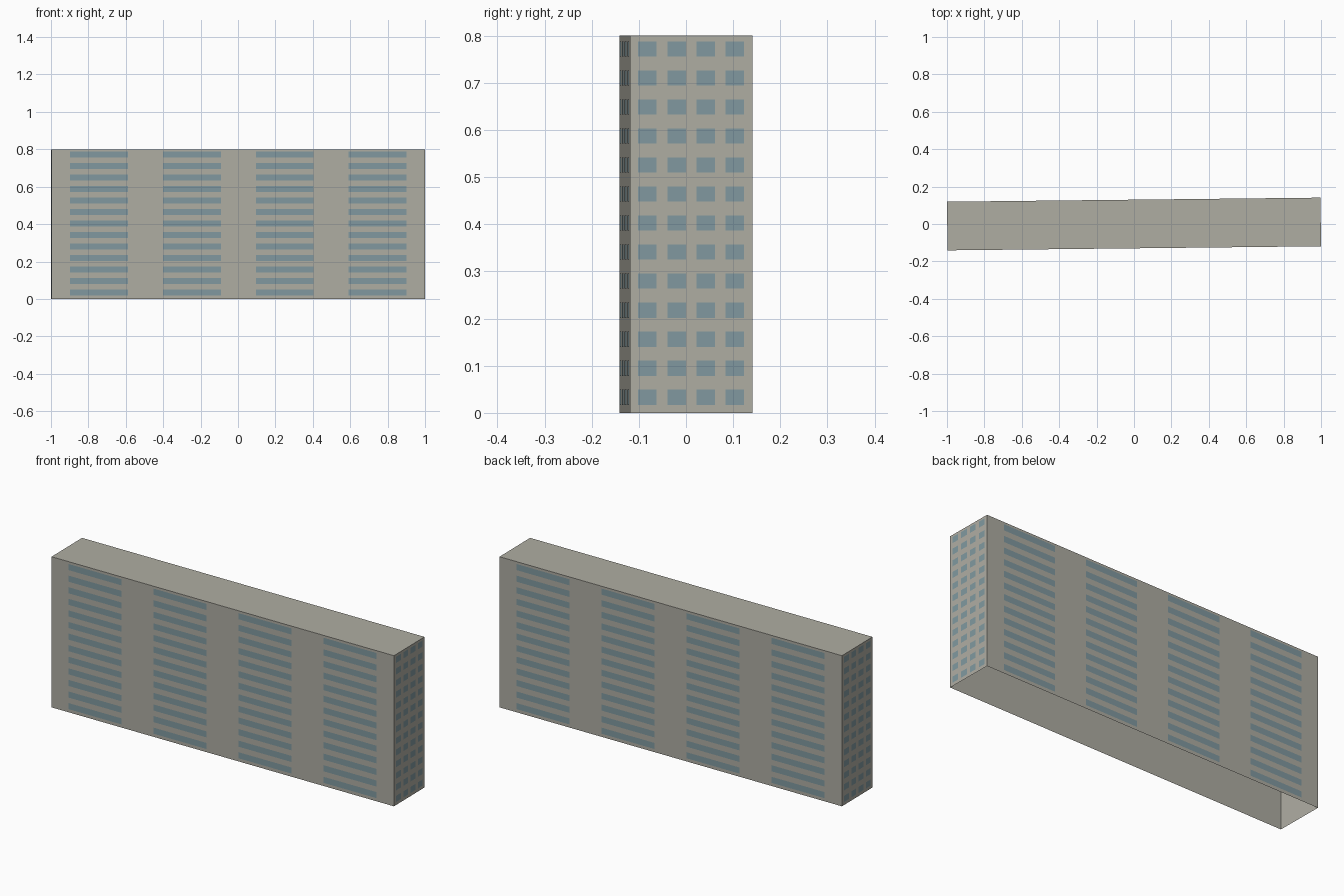
import bpy
import bmesh
import math
from mathutils import Matrix, Vector

default = bpy.data.objects.get("Cube")
if default:
    bpy.data.objects.remove(default, do_unlink=True)

LENGTH, DEPTH, HEIGHT = 1.997, 0.26, 0.8
TURN = 0.0109          # slight turn of the whole block about z
FLOORS = 13
GAP = 0.001            # glass sits just proud of the wall


def make_material(name, color):
    mat = bpy.data.materials.new(name)
    mat.use_nodes = True
    mat.diffuse_color = color
    mat.node_tree.nodes["Principled BSDF"].inputs["Base Color"].default_value = color
    return mat


def make_object(name, bm, mat):
    mesh = bpy.data.meshes.new(name)
    bm.to_mesh(mesh)
    bm.free()
    mesh.materials.append(mat)
    obj = bpy.data.objects.new(name, mesh)
    obj.rotation_euler.z = TURN
    bpy.context.collection.objects.link(obj)
    return obj


concrete = make_material("warm grey concrete", (0.43, 0.42, 0.365, 1))
glass = make_material("blue grey glass", (0.22, 0.32, 0.35, 1))

# Building shell: a box left open at the bottom
bm = bmesh.new()
bmesh.ops.create_cube(bm, size=1)
bmesh.ops.scale(bm, vec=(LENGTH, DEPTH, HEIGHT), verts=bm.verts)
bmesh.ops.translate(bm, vec=(0, 0, HEIGHT / 2), verts=bm.verts)
floor = [f for f in bm.faces if f.normal.z < -0.5]
bmesh.ops.delete(bm, geom=floor, context='FACES_ONLY')
make_object("building_shell", bm, concrete)


def window_wall(name, angle, distance, pitch, width):
    """Grid of window panes on the wall facing -y, turned about z by angle."""
    bm = bmesh.new()
    floor_height = HEIGHT / FLOORS
    half_w, half_h = width / 2, 0.0162
    for row in range(FLOORS):
        z = (row + 0.5) * floor_height + 0.0025
        for col in range(4):
            x = (col - 1.5) * pitch
            corners = [(-1, -1), (1, -1), (1, 1), (-1, 1)]
            bm.faces.new([bm.verts.new(Vector((x + sx * half_w, -distance - GAP, z + sz * half_h)))
                          for sx, sz in corners])
    bmesh.ops.rotate(bm, cent=(0, 0, 0), matrix=Matrix.Rotation(angle, 3, 'Z'), verts=bm.verts)
    make_object(name, bm, glass)


# Long ribbon windows on front and back
window_wall("front_windows", 0, DEPTH / 2, 0.496, 0.309)
window_wall("back_windows", math.pi, DEPTH / 2, 0.496, 0.309)

# Small windows on both ends
window_wall("left_end_windows", math.pi / 2, LENGTH / 2, 0.0618, 0.0395)
window_wall("right_end_windows", -math.pi / 2, LENGTH / 2, 0.0618, 0.0395)
